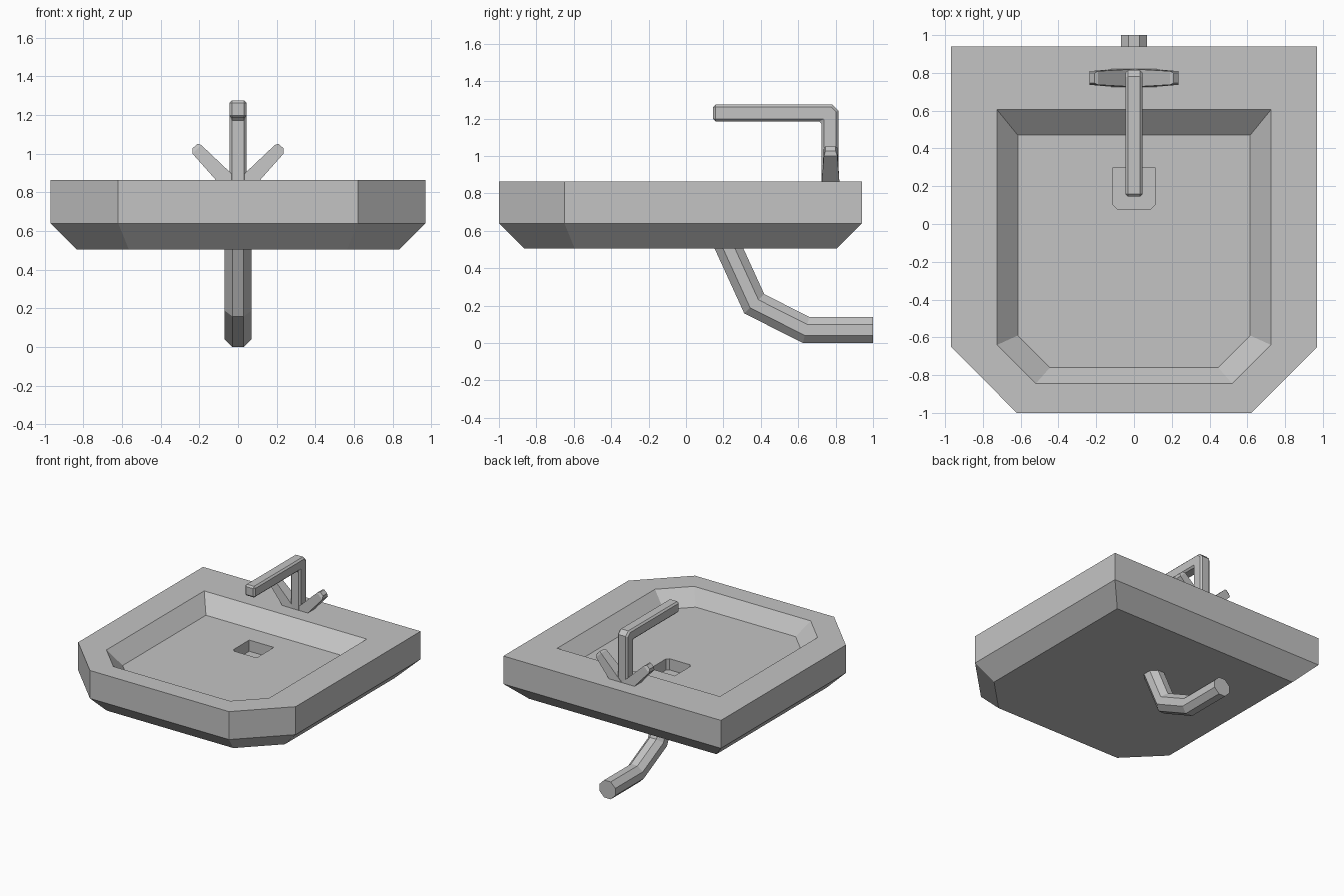
import bpy
import bmesh
from math import cos, sin, pi
from mathutils import Vector

cube = bpy.data.objects.get("Cube")
if cube:
    bpy.data.objects.remove(cube, do_unlink=True)

# Single grey finish
grey = bpy.data.materials.new("matte_grey")
grey.use_nodes = True
colour = (0.55, 0.55, 0.55, 1)
grey.diffuse_color = colour
grey.node_tree.nodes["Principled BSDF"].inputs["Base Color"].default_value = colour


def loft(name, rings):
    """Skin a list of equal-length point rings and cap both ends."""
    bm = bmesh.new()
    loops = [[bm.verts.new(p) for p in ring] for ring in rings]
    for a, b in zip(loops, loops[1:]):
        n = len(a)
        for i in range(n):
            j = (i + 1) % n
            bm.faces.new((a[i], a[j], b[j], b[i]))
    bm.faces.new(loops[0])
    bm.faces.new(loops[-1])
    bmesh.ops.recalc_face_normals(bm, faces=bm.faces)
    mesh = bpy.data.meshes.new(name)
    bm.to_mesh(mesh)
    bm.free()
    mesh.materials.append(grey)
    obj = bpy.data.objects.new(name, mesh)
    bpy.context.collection.objects.link(obj)
    return obj


def outline(half_width, back, front, cut, z):
    """Rectangle whose two front corners are cut diagonally."""
    right = [(half_width, back, z), (half_width, front + cut, z),
             (half_width - cut, front, z)]
    return right + [(-x, y, h) for x, y, h in reversed(right)]


# Basin: outer shell, rim, sloped bowl and recessed drain
loft("basin", [
    outline(0.835, 0.805, -0.865, 0.27, 0.505),
    outline(0.97, 0.94, -1.0, 0.35, 0.64),
    outline(0.97, 0.94, -1.0, 0.35, 0.865),
    outline(0.725, 0.605, -0.845, 0.205, 0.865),
    outline(0.615, 0.47, -0.76, 0.17, 0.75),
    outline(0.11, 0.30, 0.08, 0.02, 0.75),
    outline(0.11, 0.30, 0.08, 0.02, 0.66),
])

# Waste pipe: octagon swept along a bent path with mitred joints
path = [Vector(p) for p in
        [(0, 0.205, 0.56), (0, 0.365, 0.21), (0, 0.642, 0.07), (0, 1.0, 0.07)]]
radius = 0.07 / cos(pi / 8)
side = Vector((1, 0, 0))
rings = []
for i, p in enumerate(path):
    d_in = (p - path[max(i - 1, 0)]).normalized()
    d_out = (path[min(i + 1, len(path) - 1)] - p).normalized()
    tangent = (d_in + d_out).normalized()
    up = side.cross(tangent)
    stretch = 1 / tangent.dot(d_out if i == 0 else d_in)
    angles = [pi / 8 + k * pi / 4 for k in range(8)]
    rings.append([p + side * radius * cos(a) + up * radius * stretch * sin(a)
                  for a in angles])
loft("waste_pipe", rings)

# Tap spout: bent profile with clipped outer corner and bevelled edges
profile = [(0.725, 0.84), (0.815, 0.84), (0.815, 1.242), (0.782, 1.275),
           (0.145, 1.275), (0.145, 1.185), (0.725, 1.185)]
spout = loft("tap_spout", [[(x, y, z) for y, z in profile] for x in (-0.045, 0.045)])
bevel = spout.modifiers.new("edge_bevel", 'BEVEL')
bevel.width = 0.013
bevel.segments = 1
bevel.limit_method = 'ANGLE'
bevel.angle_limit = pi / 3

# Tap handles: tapered arms spreading to both sides
arm = [((0.0, 0.865), (0.115, 0.865), 0.047),
       ((0.19, 1.045), (0.235, 1.0), 0.036),
       ((0.21, 1.052), (0.235, 1.028), 0.026)]
for label, s in (("left", 1), ("right", -1)):
    loft(label + "_handle", [
        [(s * a[0], 0.773 - h, a[1]), (s * b[0], 0.773 - h, b[1]),
         (s * b[0], 0.773 + h, b[1]), (s * a[0], 0.773 + h, a[1])]
        for a, b, h in arm])
